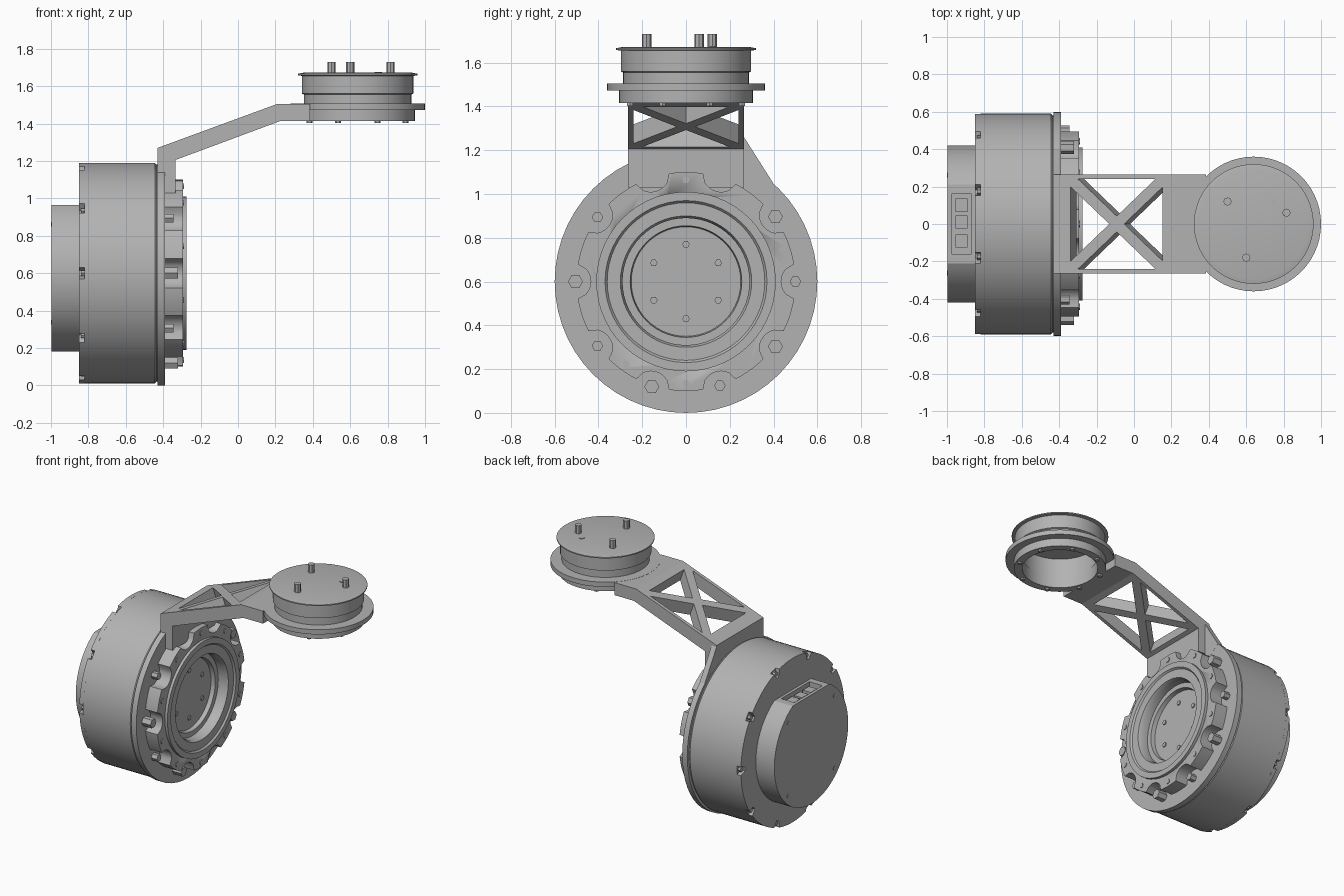
import bpy
import bmesh
from math import cos, sin, pi, sqrt, atan2, radians
from mathutils import Matrix, Vector

if "Cube" in bpy.data.objects:
    bpy.data.objects.remove(bpy.data.objects["Cube"])

grey = bpy.data.materials.new("machined_grey")
grey.use_nodes = True
grey.diffuse_color = (0.45, 0.45, 0.45, 1)
grey.node_tree.nodes["Principled BSDF"].inputs["Base Color"].default_value = grey.diffuse_color

# Local frames: a sideways axis through the big drum, an upright axis
# through the small head, and a side-profile frame for the arm
SIDE = Matrix(((0, 0, 1, 0), (1, 0, 0, 0), (0, 1, 0, 0.6), (0, 0, 0, 1)))
HEAD = Matrix.Translation((0.64, 0, 0))
PROFILE = Matrix.Rotation(pi / 2, 4, 'X')
STEP = pi / 5


def finish(name, bm, frame, smooth=True):
    bmesh.ops.remove_doubles(bm, verts=bm.verts, dist=1e-5)
    bmesh.ops.recalc_face_normals(bm, faces=bm.faces)
    bm.transform(frame)
    mesh = bpy.data.meshes.new(name)
    bm.to_mesh(mesh)
    bm.free()
    mesh.materials.append(grey)
    obj = bpy.data.objects.new(name, mesh)
    bpy.context.collection.objects.link(obj)
    if smooth:
        bpy.ops.object.select_all(action='DESELECT')
        obj.select_set(True)
        bpy.context.view_layer.objects.active = obj
        bpy.ops.object.shade_smooth_by_angle(angle=radians(30))
    return obj


def lathe(name, profile, frame, sides=56):
    """Spin (radius, height) points; closes into a ring if it starts off-axis."""
    bm = bmesh.new()
    rings = [[bm.verts.new((r * cos(2 * pi * i / sides), r * sin(2 * pi * i / sides), h))
              for i in range(sides)] for r, h in profile]
    pairs = list(zip(rings, rings[1:]))
    if profile[0][0] > 0:
        pairs.append((rings[-1], rings[0]))
    for a, b in pairs:
        for i in range(sides):
            j = (i + 1) % sides
            bm.faces.new((a[i], a[j], b[j], b[i]))
    return finish(name, bm, frame)


def add_prism(bm, points, low, high):
    bottom = [bm.verts.new((x, y, low)) for x, y in points]
    top = [bm.verts.new((x, y, high)) for x, y in points]
    bm.faces.new(bottom)
    bm.faces.new(top)
    for i in range(len(points)):
        j = (i + 1) % len(points)
        bm.faces.new((bottom[i], bottom[j], top[j], top[i]))


def prism(name, points, low, high, frame, smooth=True):
    bm = bmesh.new()
    add_prism(bm, points, low, high)
    return finish(name, bm, frame, smooth)


def polar(radius, count):
    angles = [2 * pi * i / count for i in range(count)]
    return [(radius(a) * cos(a), radius(a) * sin(a)) for a in angles]


def rect(x0, x1, y0, y1):
    return [(x0, y0), (x1, y0), (x1, y1), (x0, y1)]


def pegs(name, centres, radius, low, high, frame, sides=6):
    bm = bmesh.new()
    for cx, cy in centres:
        add_prism(bm, [(cx + x, cy + y) for x, y in polar(lambda a: radius, sides)], low, high)
    return finish(name, bm, frame, False)


def circle(radius, count, start=0.0):
    return [(radius * cos(start + 2 * pi * i / count), radius * sin(start + 2 * pi * i / count))
            for i in range(count)]


def cut(obj, cutter):
    cutter.hide_render = True
    mod = obj.modifiers.new("cut", 'BOOLEAN')
    mod.operation = 'DIFFERENCE'
    mod.solver = 'EXACT'
    mod.object = cutter
    bpy.context.view_layer.objects.active = obj
    bpy.ops.object.modifier_apply(modifier=mod.name)
    bpy.data.objects.remove(cutter)


def from_notch(a):
    """Angular distance to the nearest notch, 0 to 1."""
    t = (a / STEP) % 1
    return 2 * min(t, 1 - t)


def scallop(a):
    d = from_notch(a) / 0.5
    return 0.5 - 0.065 * sqrt(1 - d * d) if d < 1 else 0.5


def slotted(a):
    return 0.545 if from_notch(a) < 0.085 else 0.59


# Big drum with a slotted rear rim
lathe("drum", [(0, -0.82), (0.59, -0.82), (0.59, -0.445), (0.58, -0.435), (0.58, -0.42), (0, -0.42)],
      SIDE, 72)
prism("drum_rear_rim", polar(slotted, 240), -0.85, -0.82, SIDE)
pegs("rim_screws", circle(0.565, 10), 0.017, -0.84, -0.815, SIDE)

# Rear cover, flattened on top, with a connector pocket
cover = prism("rear_cover", [(x, min(y, 0.365)) for x, y in circle(0.42, 72)], -0.997, -0.84, SIDE)
cut(cover, prism("pocket_cutter", rect(-0.16, 0.16, 0.3, 0.5), -0.975, -0.87, SIDE, False))
for i, y in enumerate((-0.09, 0.01, 0.1)):
    prism(f"connector_{i + 1}", rect(y - 0.035, y + 0.035, 0.29, 0.35), -0.955, -0.89, SIDE, False)
pegs("cover_screws", circle(0.37, 4, pi / 4), 0.014, -1.0, -0.99, SIDE)

# Mounting plate: disc, neck and the one-sided web
prism("mount_disc", circle(0.6, 56), -0.43, -0.39, SIDE)
prism("mount_web", [(-0.265, 0.3), (0.2, 0.3), (0.4, 0.447), (0.265, 0.66), (-0.265, 0.66)],
      -0.4295, -0.3895, SIDE, False)

# Output hub: scalloped flange, stepped ring and recessed face
flange = prism("scalloped_flange", polar(scallop, 200), -0.40, -0.295, SIDE)
cut(flange, lathe("flange_bore", [(0, -0.5), (0.38, -0.5), (0.38, -0.2), (0, -0.2)], SIDE))
lathe("output_hub", [(0, -0.41), (0.41, -0.41), (0.41, -0.275), (0.37, -0.275), (0.36, -0.287),
                     (0.3, -0.287), (0.29, -0.31), (0.29, -0.36), (0.255, -0.36),
                     (0.25, -0.39), (0, -0.39)], SIDE)
pegs("flange_bolts", circle(0.5, 10), 0.026, -0.40, -0.345, SIDE)
pegs("long_bolts", [circle(0.505, 10)[i] for i in (1, 5, 7, 9)], 0.034, -0.40, -0.32, SIDE)
pegs("lobe_screws", circle(0.465, 10, STEP / 2), 0.018, -0.31, -0.29, SIDE)
pegs("hub_screws", circle(0.17, 6, pi / 6), 0.017, -0.40, -0.383, SIDE)

# Bent arm with crossed bracing
arm = prism("arm", [(-0.43, 1.03), (-0.335, 1.03), (-0.335, 1.205), (0.23, 1.415), (0.385, 1.415),
                    (0.385, 1.505), (0.21, 1.505), (-0.43, 1.27)], -0.265, 0.265, PROFILE, False)
slope = Matrix.Translation((-0.08, 0, 1.36)) @ Matrix.Rotation(-atan2(0.235, 0.64), 4, 'Y')
a, b, gap = 0.262, 0.24, 0.042
holes = bmesh.new()
for s in (-1, 1):
    add_prism(holes, [(gap - a, s * b), (a - gap, s * b), (0, s * gap)], -0.1, 0.1)
    add_prism(holes, [(s * a, gap - b), (s * a, b - gap), (s * gap, 0)], -0.1, 0.1)
cut(arm, finish("truss_cutter", holes, slope, False))

# Ring at the end of the arm
lathe("arm_ring", [(0.25, 1.415), (0.305, 1.415), (0.305, 1.472), (0.36, 1.472),
                   (0.36, 1.506), (0.25, 1.506)], HEAD)
pegs("ring_screws", circle(0.278, 8, pi / 8), 0.016, 1.403, 1.42, HEAD)

# Small head: hollow cup with a lipped lid and upright pins
lathe("head", [(0, 1.635), (0.255, 1.635), (0.255, 1.5), (0.287, 1.5), (0.287, 1.555),
               (0.298, 1.56), (0.298, 1.655), (0.32, 1.658), (0.32, 1.666), (0.29, 1.672),
               (0, 1.672)], HEAD)
pegs("head_pins", [(-0.14, 0.12), (0.175, 0.06), (-0.04, -0.18)], 0.022, 1.66, 1.73, HEAD, 8)
pegs("lid_screw", [(0.11, 0.115)], 0.02, 1.66, 1.676, HEAD)
